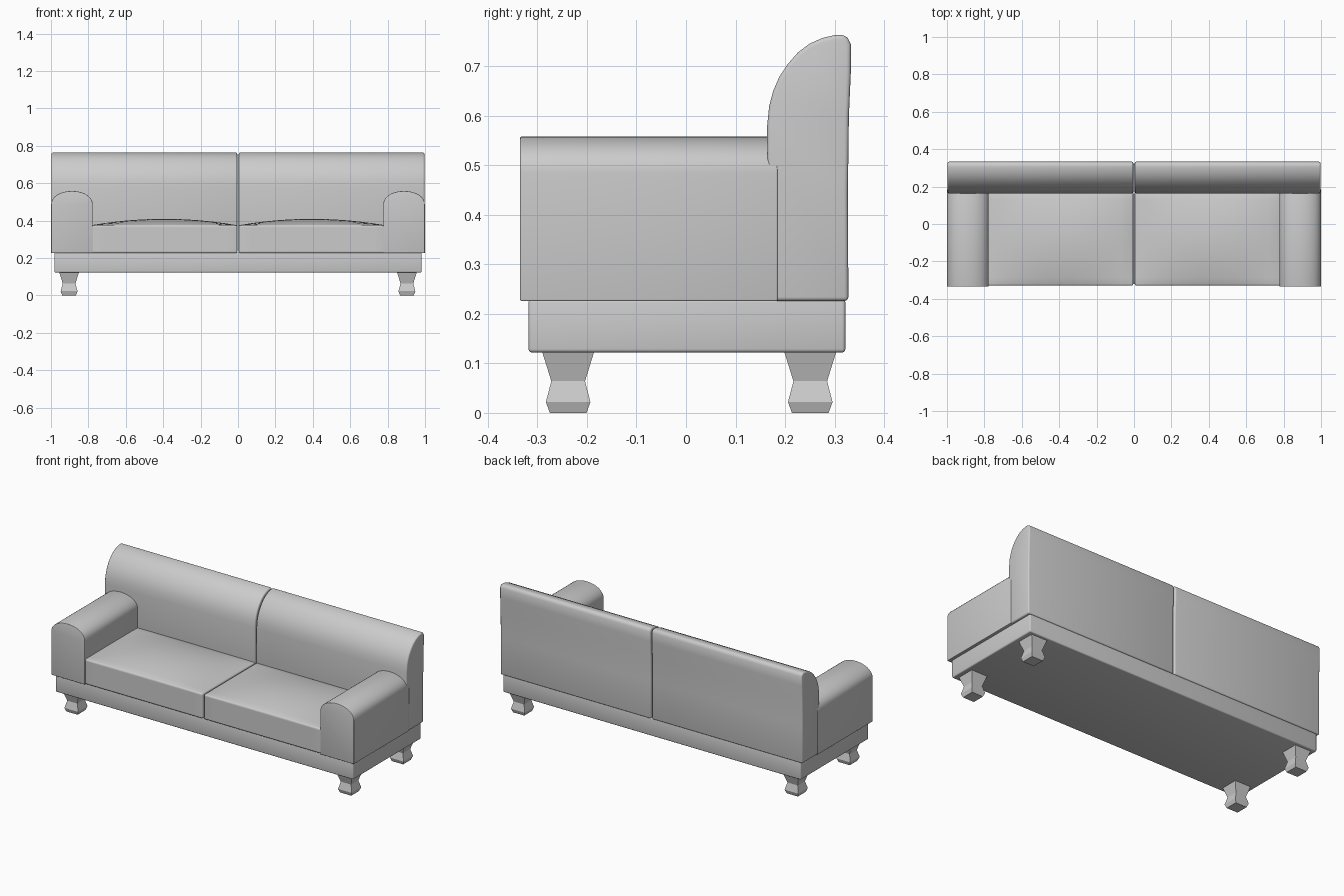
import bpy, bmesh
from math import radians, pi, sin, cos

if "Cube" in bpy.data.objects:
    bpy.data.objects.remove(bpy.data.objects["Cube"])


def finish(bm, name, bevel=0.0, mirror=False, smooth=True):
    """Soften hard edges, turn the bmesh into an object, optionally mirror across x."""
    bmesh.ops.recalc_face_normals(bm, faces=bm.faces)
    if bevel:
        hard = [e for e in bm.edges if e.calc_face_angle(0) > radians(40)]
        bmesh.ops.bevel(bm, geom=hard, offset=bevel, segments=3, profile=0.5, affect='EDGES')
    mesh = bpy.data.meshes.new(name)
    bm.to_mesh(mesh)
    bm.free()
    ob = bpy.data.objects.new(name, mesh)
    bpy.context.collection.objects.link(ob)
    if smooth:
        bpy.ops.object.select_all(action='DESELECT')
        ob.select_set(True)
        bpy.context.view_layer.objects.active = ob
        bpy.ops.object.shade_smooth_by_angle(angle=radians(32))
    if mirror:
        mod = ob.modifiers.new("mirror", 'MIRROR')
        mod.use_mirror_merge = False
    return ob


def box(x0, x1, y0, y1, z0, z1):
    bm = bmesh.new()
    bmesh.ops.create_cube(bm, size=1)
    for v in bm.verts:
        v.co = ((x0 + x1) / 2 + v.co.x * (x1 - x0),
                (y0 + y1) / 2 + v.co.y * (y1 - y0),
                (z0 + z1) / 2 + v.co.z * (z1 - z0))
    return bm


def prism(points, depth):
    """Extrude a closed outline of 3D points along the depth vector."""
    bm = bmesh.new()
    face = bm.faces.new([bm.verts.new(p) for p in points])
    ext = bmesh.ops.extrude_face_region(bm, geom=[face], use_keep_orig=True)
    moved = [g for g in ext["geom"] if isinstance(g, bmesh.types.BMVert)]
    bmesh.ops.translate(bm, verts=moved, vec=depth)
    return bm


# Base plinth
finish(box(-0.982, 0.982, -0.318, 0.322, 0.122, 0.23), "base", bevel=0.007)

# Arms: straight sides with an arched top
arch = [(0.888 + 0.111 * cos(a), -0.335, 0.484 + 0.074 * sin(a) ** 0.9)
        for a in (pi * i / 20 for i in range(1, 20))]
arm = [(0.777, -0.335, 0.226), (0.999, -0.335, 0.226), (0.999, -0.335, 0.484)]
arm += arch + [(0.777, -0.335, 0.484)]
finish(prism(arm, (0, 0.52, 0)), "arms", bevel=0.003, mirror=True)

# Back cushions: side outline with a rolled top, extruded along x
outline = [(0.165, 0.226), (0.164, 0.58), (0.168, 0.62), (0.176, 0.65), (0.188, 0.678),
           (0.205, 0.704), (0.226, 0.728), (0.25, 0.746), (0.275, 0.757), (0.3, 0.763),
           (0.318, 0.764), (0.327, 0.757), (0.333, 0.745), (0.333, 0.69), (0.329, 0.6),
           (0.327, 0.45), (0.328, 0.226)]
finish(prism([(0.004, y, z) for y, z in outline], (0.993, 0, 0)),
       "back_cushions", bevel=0.008, mirror=True)

# Seat cushions: boxes with a gently crowned top
x0, x1, y0, y1 = 0.004, 0.785, -0.329, 0.17
bm = box(x0, x1, y0, y1, 0.226, 0.375)
bmesh.ops.subdivide_edges(bm, edges=bm.edges[:], cuts=11, use_grid_fill=True)
for v in bm.verts:
    if v.co.z > 0.374:
        u = (2 * v.co.x - x0 - x1) / (x1 - x0)
        w = (2 * v.co.y - y0 - y1) / (y1 - y0)
        v.co.z += 0.034 * (1 - u * u) * (1 - w * w)
finish(bm, "seat_cushions", bevel=0.008, mirror=True)

# Legs: square, waisted, flat-faced
for name, cy in (("front_legs", -0.238), ("rear_legs", 0.251)):
    bm = bmesh.new()
    rings = []
    for z, h in ((0, 0.037), (0.022, 0.045), (0.064, 0.034), (0.125, 0.053)):
        rings.append([bm.verts.new((0.903 + sx * h, cy + sy * h, z))
                      for sx, sy in ((-1, -1), (1, -1), (1, 1), (-1, 1))])
    for a, b in zip(rings, rings[1:]):
        for i in range(4):
            j = (i + 1) % 4
            bm.faces.new((a[i], a[j], b[j], b[i]))
    bm.faces.new(rings[0])
    bm.faces.new(rings[-1])
    finish(bm, name, mirror=True, smooth=False)
